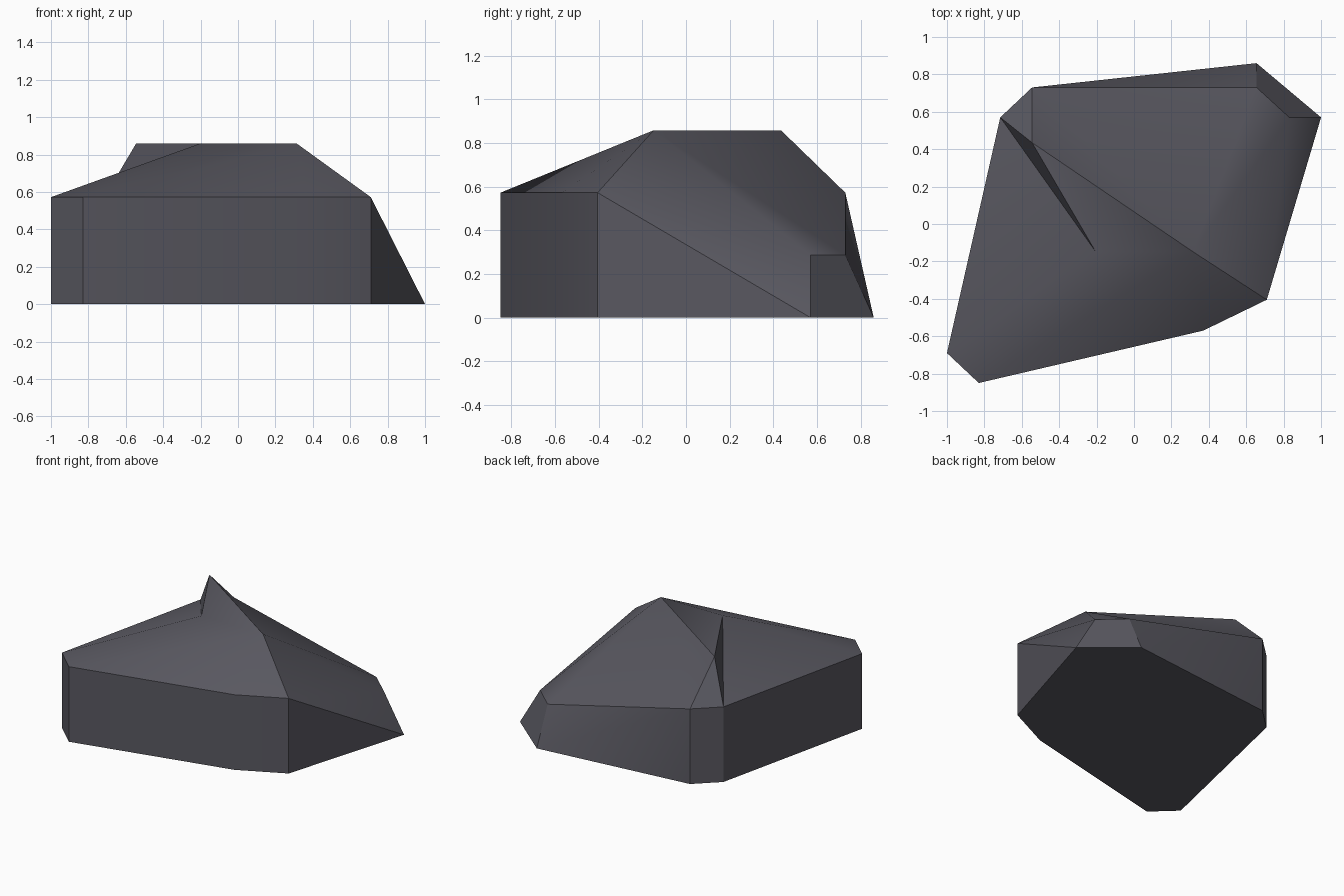
import bpy, bmesh

if "Cube" in bpy.data.objects:
    bpy.data.objects.remove(bpy.data.objects["Cube"])

# Single colour
stone = bpy.data.materials.new("dark_grey_stone")
stone.diffuse_color = (0.098, 0.096, 0.116, 1)
stone.use_nodes = True
stone.node_tree.nodes["Principled BSDF"].inputs["Base Color"].default_value = stone.diffuse_color

# Ground outline, counter-clockwise from the left corner
outline = {"a": (-1, -.69), "b": (-.83, -.85), "c": (.37, -.57), "d": (.71, -.405),
           "e": (1, .57), "f": (.655, .86), "g": (-.545, .73), "h": (-.715, .57)}
# Rim and crest corners
upper = {k.upper(): (*outline[k], .572) for k in "abcdgh"}
upper.update(I=(.83, .57, .287), J=(.655, .73, .287), K=(-.545, .435, .858),
             L=(-.205, -.148, .858), M=(.315, -.148, .858))

bm = bmesh.new()
v = {k: bm.verts.new((*p, 0)) for k, p in outline.items()}
v.update({k: bm.verts.new(p) for k, p in upper.items()})


def faces(names):
    for n in names.split():
        bm.faces.new([v[k] for k in n])


# Base, upright walls
faces("hgfedcba")
for p, q in ("ab", "bc", "cd", "gh", "ha"):
    faces(p + q + q.upper() + p.upper())
# Sloping right and back toes
faces("deD DeI DIM efJI fgG fGJ")
# Front slopes and flat crest
faces("ABL BML BCM CDM KLM")
# Left slope, notch and back slopes
faces("HAL HLK HKG GKM GMJ JMI")

bmesh.ops.recalc_face_normals(bm, faces=bm.faces)
mesh = bpy.data.meshes.new("rock")
bm.to_mesh(mesh)
bm.free()
mesh.materials.append(stone)
rock = bpy.data.objects.new("rock", mesh)
bpy.context.collection.objects.link(rock)

# Smooth the gentle bends, keep the hard ridges
bpy.context.view_layer.objects.active = rock
rock.select_set(True)
bpy.ops.object.shade_smooth_by_angle(angle=0.5236)
